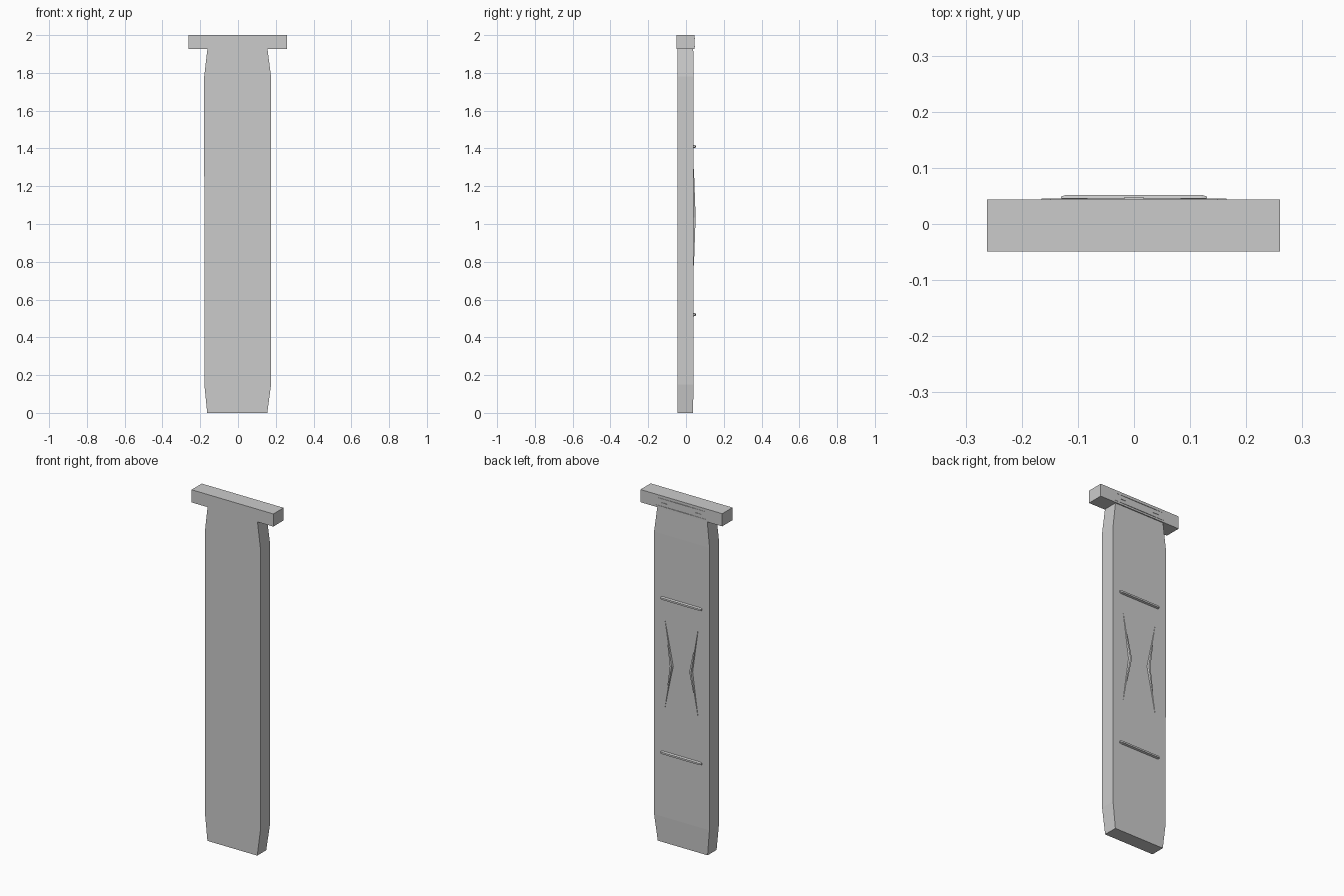
import bpy, bmesh
from mathutils import Vector

if "Cube" in bpy.data.objects:
    bpy.data.objects.remove(bpy.data.objects["Cube"])


def make_object(name, bm):
    bmesh.ops.recalc_face_normals(bm, faces=bm.faces)
    me = bpy.data.meshes.new(name)
    bm.to_mesh(me)
    bm.free()
    ob = bpy.data.objects.new(name, me)
    bpy.context.collection.objects.link(ob)
    return ob


def loft(name, rings):
    """Skin closed rings of points and cap both ends."""
    bm = bmesh.new()
    vs = [[bm.verts.new(p) for p in r] for r in rings]
    n = len(rings[0])
    for a, b in zip(vs, vs[1:]):
        for i in range(n):
            j = (i + 1) % n
            bm.faces.new((a[i], a[j], b[j], b[i]))
    bm.faces.new(vs[0])
    bm.faces.new(vs[-1])
    return make_object(name, bm)


def rect(x0, x1, y0, y1, z):
    return [(x0, y0, z), (x1, y0, z), (x1, y1, z), (x0, y1, z)]


def ridge(name, path, widths, base, heights, side):
    """Raised strip on the back face: triangular section along an x,z path."""
    rings = []
    s = Vector(side)
    for (x, z), w, h in zip(path, widths, heights):
        c = Vector((x, 0, z))
        rings.append([c + s * w / 2 + Vector((0, base - 0.004, 0)),
                      c + s * w / 4 + Vector((0, base + h, 0)),
                      c - s * w / 4 + Vector((0, base + h, 0)),
                      c - s * w / 2 + Vector((0, base - 0.004, 0))])
    return loft(name, rings)


# Plank body with chamfered ends
loft("plank_body", [
    rect(-0.163, 0.155, -0.046, 0.036, 0.0),
    rect(-0.178, 0.175, -0.046, 0.041, 0.15),
    rect(-0.179, 0.175, -0.046, 0.041, 1.78),
    rect(-0.161, 0.155, -0.046, 0.038, 1.935),
])

# Cross bar on top
loft("top_crossbar", [
    rect(-0.262, 0.260, -0.049, 0.044, 1.927),
    rect(-0.262, 0.260, -0.049, 0.044, 2.0),
])

# Two raised horizontal bars on the back
for label, z in (("upper", 1.41), ("lower", 0.52)):
    ridge(label + "_back_bar",
          [(-0.13, z), (-0.12, z), (0.12, z), (0.13, z)],
          [0.014, 0.02, 0.02, 0.014], 0.041,
          [0.008, 0.011, 0.011, 0.008], (0, 0, 1))

# Mirrored tapering chevrons, thickest at the bend
for label, s in (("left", 1), ("right", -1)):
    ridge(label + "_chevron",
          [(s * 0.106, 1.29), (s * 0.062, 1.035), (s * 0.106, 0.78)],
          [0.003, 0.022, 0.003], 0.041, [0.001, 0.010, 0.001], (1, 0, 0))
    # Small marks on the crossbar
    ridge(label + "_crossbar_mark",
          [(s * 0.11 - 0.018, 1.96), (s * 0.11 + 0.018, 1.96)],
          [0.004, 0.004], 0.044, [0.002, 0.002], (0, 0, 1))

# Thin lines along the back of the crossbar
for label, z, half in (("upper", 1.983, 0.15), ("lower", 1.939, 0.165)):
    ridge(label + "_crossbar_line",
          [(-half, z), (0, z), (half, z)],
          [0.002, 0.005, 0.002], 0.044, [0.001, 0.003, 0.001], (0, 0, 1))
